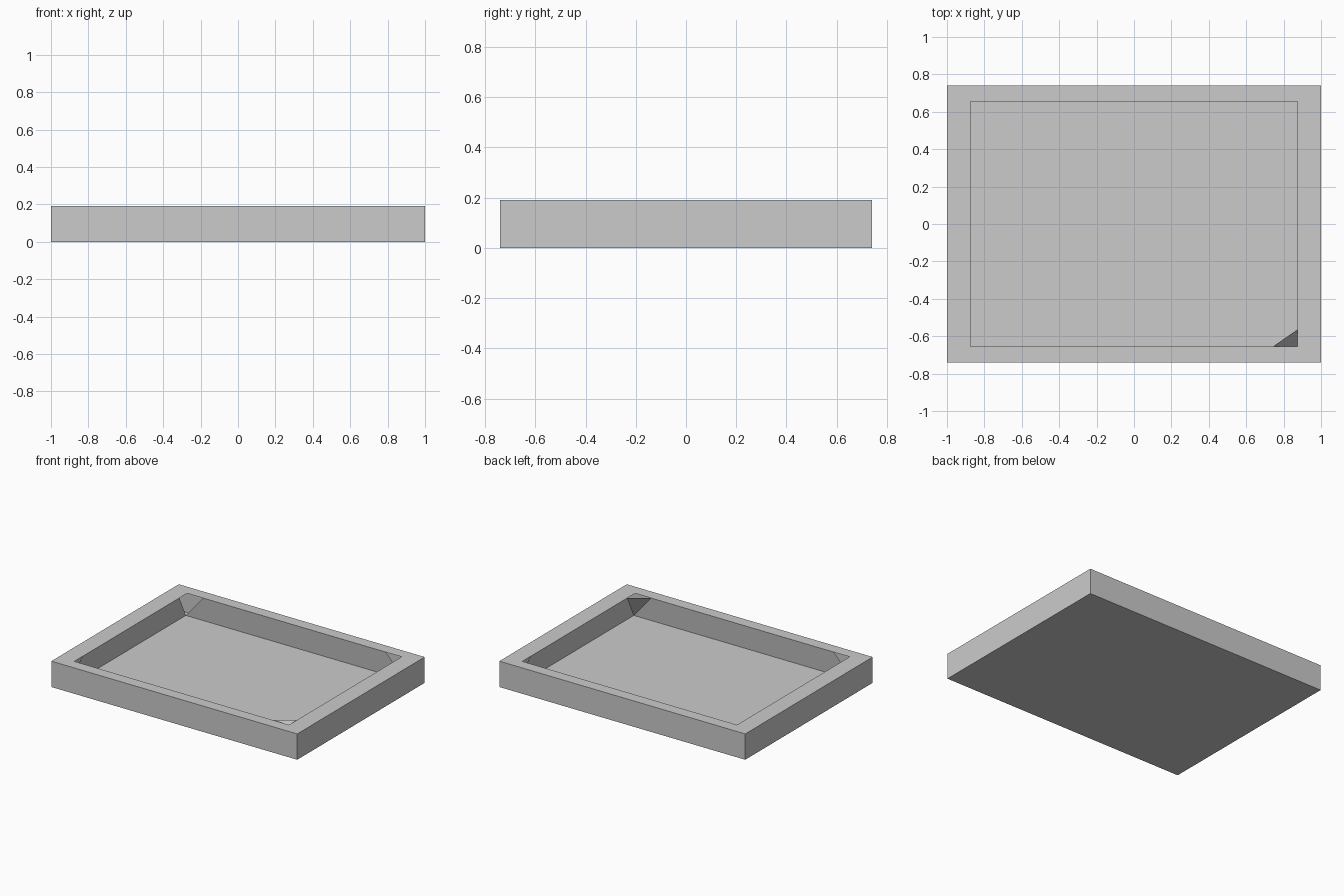
import bpy
import bmesh

if "Cube" in bpy.data.objects:
    bpy.data.objects.remove(bpy.data.objects["Cube"], do_unlink=True)

GREY = (0.6, 0.6, 0.6, 1)
mat = bpy.data.materials.new("light grey")
mat.use_nodes = True
mat.diffuse_color = GREY
mat.node_tree.nodes["Principled BSDF"].inputs["Base Color"].default_value = GREY

HEIGHT, FLOOR = 0.19, 0.015
CUT_X, CUT_Y = 0.13, 0.09            # open corner notches along the rim
CORNERS = [(-1, -1), (1, -1), (1, 1), (-1, 1)]


def ring(bm, x, y, z):
    return [bm.verts.new((sx * x, sy * y, z)) for sx, sy in CORNERS]


def bridge(bm, low, high):
    for i in range(4):
        j = (i + 1) % 4
        bm.faces.new((low[i], low[j], high[j], high[i]))


def finish(name, bm):
    mesh = bpy.data.meshes.new(name)
    bm.to_mesh(mesh)
    bm.free()
    mesh.materials.append(mat)
    bpy.context.collection.objects.link(bpy.data.objects.new(name, mesh))


# Outer shell: base, sides and flat rim
bm = bmesh.new()
base = ring(bm, 1, 0.74, 0)
top = ring(bm, 1, 0.74, HEIGHT)
rim = ring(bm, 0.873, 0.655, HEIGHT)
bm.faces.new(base[::-1])
bridge(bm, base, top)
bridge(bm, top, rim)
finish("outer_shell", bm)

# Tray floor with slightly undercut inner walls, narrower along the rim
bm = bmesh.new()
floor = ring(bm, 0.895, 0.672, FLOOR)
bm.faces.new(floor)
along_x = ring(bm, 0.873 - CUT_X, 0.655, HEIGHT)
along_y = ring(bm, 0.873, 0.655 - CUT_Y, HEIGHT)
for i, edge in enumerate((along_x, along_y, along_x, along_y)):
    j = (i + 1) % 4
    bm.faces.new((floor[j], floor[i], edge[i], edge[j]))
# Single corner gusset at the front left
bm.faces.new((floor[1], along_y[1], along_x[1]))
finish("inner_tray", bm)
